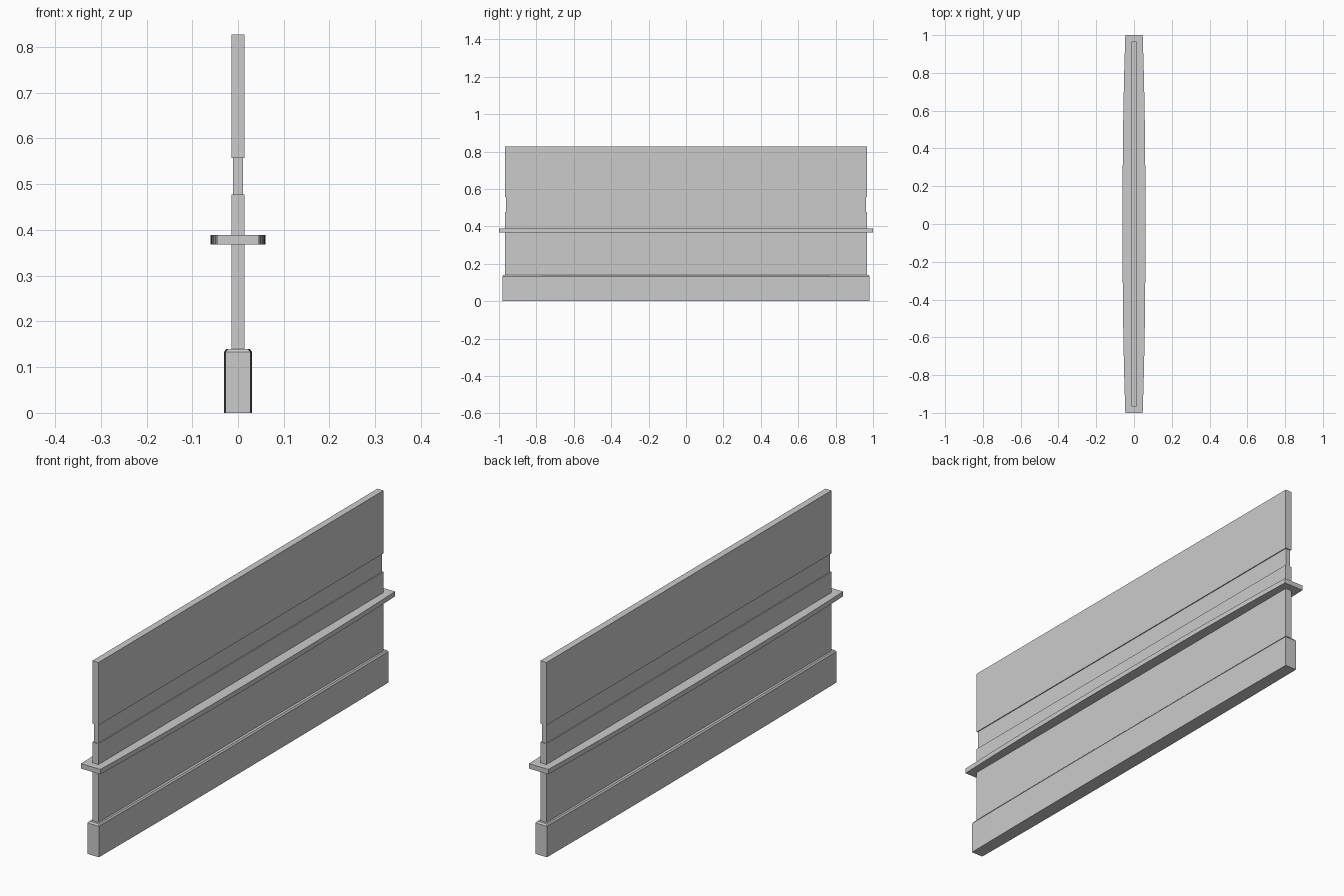
import bpy, bmesh

if "Cube" in bpy.data.objects:
    bpy.data.objects.remove(bpy.data.objects["Cube"])


def outline(mid, end, length, steps):
    """Closed plan outline, bowed from half width `end` at the tips to `mid`."""
    right = []
    for i in range(steps + 1):
        t = -1 + 2 * i / steps
        right.append((mid - (mid - end) * abs(t) ** 2.4, t * length))
    return right + [(-x, y) for x, y in reversed(right)]


def loft(name, layers):
    """Stack outlines given as (z, mid, end, length) with capped ends."""
    bm = bmesh.new()
    rings = []
    for z, mid, end, length in layers:
        steps = 1 if mid == end else 16
        rings.append([bm.verts.new((x, y, z)) for x, y in outline(mid, end, length, steps)])
    for a, b in zip(rings, rings[1:]):
        n = len(a)
        for i in range(n):
            j = (i + 1) % n
            bm.faces.new((a[i], a[j], b[j], b[i]))
    bm.faces.new(list(reversed(rings[0])))
    bm.faces.new(rings[-1])
    bmesh.ops.recalc_face_normals(bm, faces=bm.faces)
    mesh = bpy.data.meshes.new(name)
    bm.to_mesh(mesh)
    bm.free()
    obj = bpy.data.objects.new(name, mesh)
    bpy.context.collection.objects.link(obj)
    return obj


# Bowed plinth with a chamfered top edge
loft("base", [(0, 0.031, 0.027, 0.982),
              (0.133, 0.031, 0.027, 0.982),
              (0.14, 0.026, 0.022, 0.977)])

# Upright panel with a shallow groove running all the way round
wide, thin = (0.0145, 0.0145, 0.967), (0.0105, 0.0105, 0.963)
loft("panel", [(0.14, *wide), (0.478, *wide), (0.478, *thin),
               (0.557, *thin), (0.557, *wide), (0.827, *wide)])

# Bowed ledge wrapped around the panel
loft("ledge", [(0.368, 0.0605, 0.046, 1.0), (0.389, 0.0605, 0.046, 1.0)])
